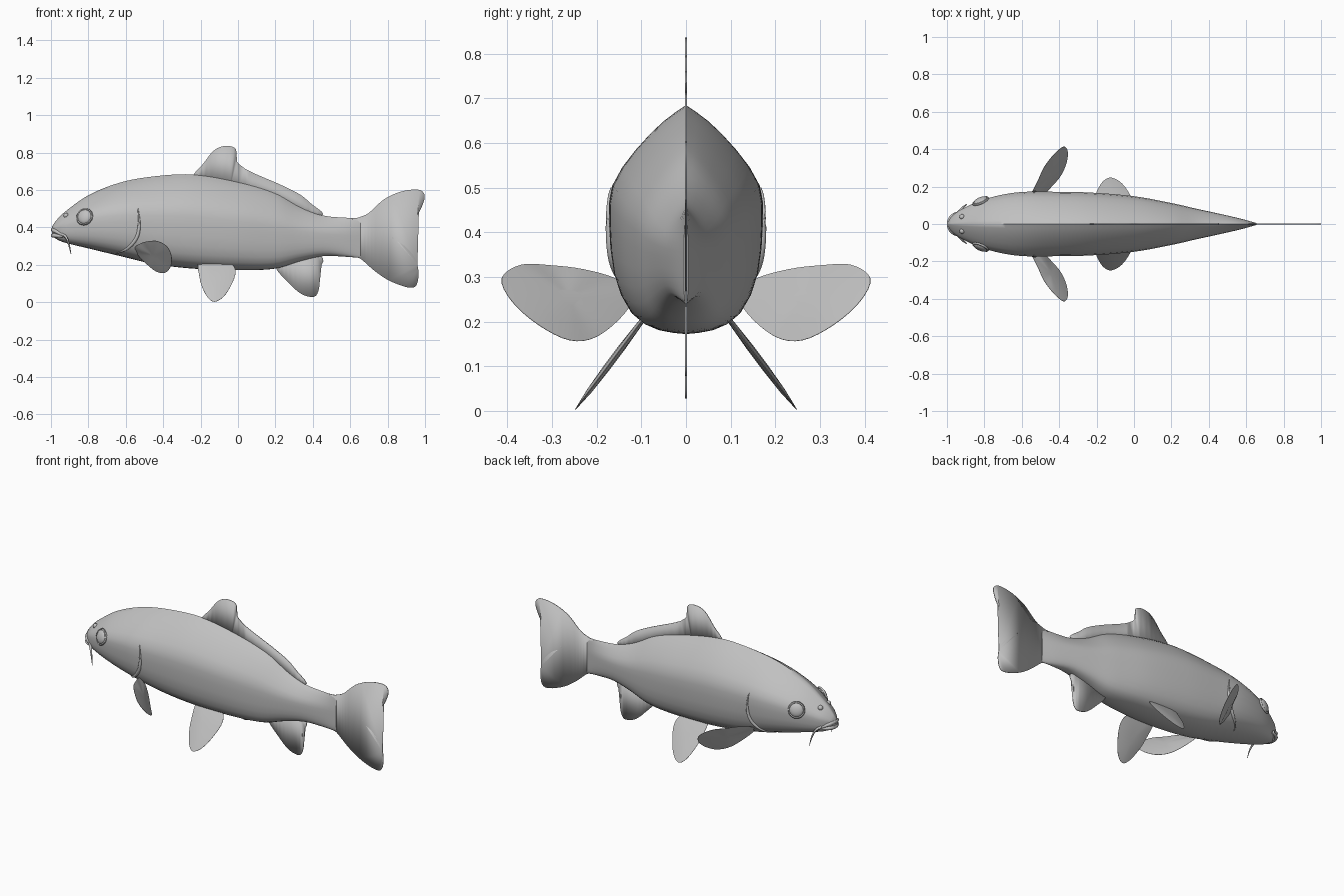
import bpy, bmesh, math
from mathutils import Vector

if "Cube" in bpy.data.objects:
    bpy.data.objects.remove(bpy.data.objects["Cube"], do_unlink=True)

# Single clay grey
grey = bpy.data.materials.new("clay_grey")
grey.use_nodes = True
grey.diffuse_color = (0.53, 0.53, 0.53, 1)
grey.node_tree.nodes["Principled BSDF"].inputs["Base Color"].default_value = grey.diffuse_color


def finish(name, bm, angle=40):
    bmesh.ops.recalc_face_normals(bm, faces=bm.faces)
    mesh = bpy.data.meshes.new(name)
    bm.to_mesh(mesh)
    bm.free()
    mesh.materials.append(grey)
    obj = bpy.data.objects.new(name, mesh)
    bpy.context.collection.objects.link(obj)
    bpy.ops.object.select_all(action='DESELECT')
    obj.select_set(True)
    bpy.context.view_layer.objects.active = obj
    bpy.ops.object.shade_smooth_by_angle(angle=math.radians(angle))
    return obj


def spline(table, x):
    """Smooth value through rows of (position, values...)."""
    n = len(table)
    x = min(max(x, table[0][0]), table[-1][0])
    i = next(k for k in range(n - 1) if x <= table[k + 1][0])

    def slope(k, c):
        a, b = table[max(k - 1, 0)], table[min(k + 1, n - 1)]
        return (b[c] - a[c]) / (b[0] - a[0])
    p, q = table[i], table[i + 1]
    h = q[0] - p[0]
    t = (x - p[0]) / h
    return [(2*t**3 - 3*t*t + 1) * p[c] + (t**3 - 2*t*t + t) * h * slope(i, c)
            + (3*t*t - 2*t**3) * q[c] + (t**3 - t*t) * h * slope(i + 1, c)
            for c in range(1, len(p))]


# Body stations: x, bottom, top, half width
BODY = [(-.995, .355, .405, .016), (-.97, .337, .44, .045), (-.93, .32, .48, .075),
        (-.8, .288, .572, .132), (-.63, .247, .64, .168), (-.45, .205, .673, .172),
        (-.24, .18, .683, .168), (0, .172, .643, .148), (.2, .18, .583, .112),
        (.34, .222, .505, .08), (.46, .247, .463, .054), (.58, .243, .452, .026),
        (.655, .237, .45, .005)]
# Cross-section: step, height fraction, width fraction
SECTION = [(0, 0, 0), (1, .018, .4), (2, .085, .74), (3, .24, .94), (4, .46, 1),
           (5, .64, .96), (6, .8, .66), (7, .93, .29), (8, 1, 0)]


def skin(x, u):
    low, high, width = spline(BODY, x)
    f, w = spline(SECTION, u)
    return Vector((x, max(w, 0) * width, low + f * (high - low)))


def skin_at(x, z):
    """Point and outward normal on the left flank."""
    a, b = 0, 8
    for _ in range(30):
        m = (a + b) / 2
        a, b = (m, b) if skin(x, m).z < z else (a, m)
    d = .02
    n = (skin(x, a + d) - skin(x, a - d)).cross(skin(x - d, a) - skin(x + d, a))
    if n.y < 0:
        n = -n
    return skin(x, a), n.normalized()


def flip(v, side):
    return Vector((v.x, v.y * side, v.z))


def loft(bm, rings):
    """Skin closed rings of points and cap both ends."""
    loops = [[bm.verts.new(p) for p in r] for r in rings]
    for a, b in zip(loops, loops[1:]):
        for i in range(len(a)):
            j = (i + 1) % len(a)
            bm.faces.new((a[i], a[j], b[j], b[i]))
    bm.faces.new(loops[0])
    bm.faces.new(loops[-1])


# Body
rings = []
for k in range(57):
    x = -.995 + 1.65 * (k / 56) ** 1.15
    half = [skin(x, i / 2) for i in range(17)]
    rings.append(half + [flip(p, -1) for p in half[-2:0:-1]])
bm = bmesh.new()
loft(bm, rings)
finish("body", bm, 50)


def round_outline(points, steps=4):
    """Closed smooth curve through the points; None pairs are not needed."""
    pts = [Vector(p) for p in points]
    out = []
    for i in range(len(pts)):
        a, b, c, d = (pts[(i + k) % len(pts)] for k in (-1, 0, 1, 2))
        for s in range(steps):
            t = s / steps
            out.append(b + (c - a) * t / 2 + (2*a - 5*b + 4*c - d) * t*t / 2
                       + (3*b - a - 3*c + d) * t**3 / 2)
    return out


# Middle fins, thin sheets on the centre plane
def sheet_fin(name, outline):
    bm = bmesh.new()
    pts = round_outline([(x, 0, z) for x, z in outline])
    face = bm.faces.new([bm.verts.new(p) for p in pts])
    bmesh.ops.triangulate(bm, faces=[face])
    obj = finish(name, bm)
    mod = obj.modifiers.new("thickness", 'SOLIDIFY')
    mod.thickness = .005
    mod.offset = 0


sheet_fin("dorsal_fin", [(-.24, .67), (-.185, .742), (-.135, .806), (-.09, .832),
                         (-.04, .834), (-.01, .815), (-.005, .752), (.06, .702),
                         (.22, .632), (.33, .577), (.39, .528), (.455, .472),
                         (.38, .455), (.2, .54), (0, .6), (-.15, .64)])
sheet_fin("tail_fin", [(.6, .43), (.645, .453), (.7, .478), (.78, .55), (.865, .59),
                       (.945, .603), (.987, .592), (.997, .552), (.96, .468),
                       (.89, .388), (.825, .345), (.89, .302), (.945, .238),
                       (.965, .163), (.953, .09), (.906, .08), (.81, .115),
                       (.73, .168), (.655, .233), (.6, .26)])
sheet_fin("anal_fin", [(.2, .19), (.275, .1), (.33, .05), (.38, .03), (.418, .036),
                       (.436, .094), (.428, .163), (.455, .235), (.36, .27), (.26, .24)])


# Paired fins, slightly swollen in the middle
def paired_fin(name, points, swell):
    pts = round_outline(points)
    centre = sum(pts, Vector()) / len(pts)
    normal = Vector()
    for a, b in zip(pts, pts[1:] + pts[:1]):
        normal += (a - centre).cross(b - centre)
    normal.normalize()
    for side, label in ((1, "left"), (-1, "right")):
        bm = bmesh.new()
        rings = []
        for scale, off in ((.2, 1), (.65, .75), (1, .1), (1, -.1), (.65, -.75), (.2, -1)):
            rings.append([flip(centre + (p - centre) * scale + normal * off * swell, side)
                          for p in pts])
        loft(bm, rings)
        finish(f"{label}_{name}", bm, 60)


paired_fin("pectoral_fin", [(-.55, .155, .295), (-.515, .23, .317), (-.48, .305, .326),
                            (-.43, .37, .327), (-.378, .413, .297), (-.355, .39, .245),
                            (-.36, .33, .192), (-.39, .26, .158), (-.44, .2, .166),
                            (-.5, .14, .215), (-.54, .12, .26)], .006)
pelvic = [(-.21, .225), (-.205, .13), (-.19, .078), (-.163, .027), (-.126, .003),
          (-.077, .03), (-.035, .094), (-.013, .163), (-.04, .21), (-.12, .235)]
paired_fin("pelvic_fin", [(x, .1 + .75 * (.2 - z), z) for x, z in pelvic], .008)


# Tapered tube for whiskers, lips and gill edges
def tube(name, path, radii, sides=8):
    bm = bmesh.new()
    rings = []
    for i, p in enumerate(path):
        d = path[min(i + 1, len(path) - 1)] - path[max(i - 1, 0)]
        q = d.to_track_quat('Z', 'Y')
        rings.append([p + q @ Vector((math.cos(a), math.sin(a), 0)) * radii[i]
                      for a in (2 * math.pi * k / sides for k in range(sides))])
    loft(bm, rings)
    finish(name, bm, 60)


# Lips around the snout tip
for name, drop in (("upper_lip", 0), ("lower_lip", -.03)):
    path = []
    for k in range(13):
        a = math.pi * (k / 12 - .5)
        path.append(Vector((-.925 - .064 * math.cos(a), .062 * math.sin(a),
                            .352 + (.035 + drop) * math.cos(a))))
    tube(name, path, [.005 + .007 * math.sin(math.pi * k / 12) for k in range(13)])


def dome(name, point, normal, radius, height, side):
    """Flattened ball lying on the skin."""
    bm = bmesh.new()
    bmesh.ops.create_uvsphere(bm, u_segments=20, v_segments=10, radius=1)
    q = normal.to_track_quat('Z', 'Y')
    for v in bm.verts:
        local = Vector((v.co.x * radius, v.co.y * radius, v.co.z * height))
        v.co = flip(point + q @ local, side)
    finish(name, bm, 60)


for side, label in ((1, "left"), (-1, "right")):
    # Eye with its rim
    point, normal = skin_at(-.82, .457)
    dome(f"{label}_eye", point, normal, .04, .018, side)
    q = normal.to_track_quat('Z', 'Y')
    rim = [flip(point + q @ Vector((math.cos(a), math.sin(a), 0)) * .042, side)
           for a in (2 * math.pi * k / 24 for k in range(25))]
    tube(f"{label}_eye_rim", rim, [.006] * 25, 6)
    # Nostril
    point, normal = skin_at(-.92, .465)
    dome(f"{label}_nostril", point, normal, .014, .012, side)
    # Gill cover edge
    gill = [(0, -.535, .5), (1, -.528, .43), (2, -.535, .365), (3, -.56, .318),
            (4, -.6, .282), (5, -.65, .26)]
    path = [flip(skin_at(*spline(gill, k / 4))[0], side) for k in range(21)]
    tube(f"{label}_gill_edge", path, [.002 + .008 * math.sin(math.pi * k / 20) for k in range(21)])
    # Whisker
    whisker = [(0, -.94, .06, .365), (1, -.918, .085, .345), (2, -.903, .098, .305),
               (3, -.893, .105, .258)]
    path = [flip(Vector(spline(whisker, k / 3)), side) for k in range(10)]
    tube(f"{label}_whisker", path, [.009 - .0008 * k for k in range(10)], 6)
